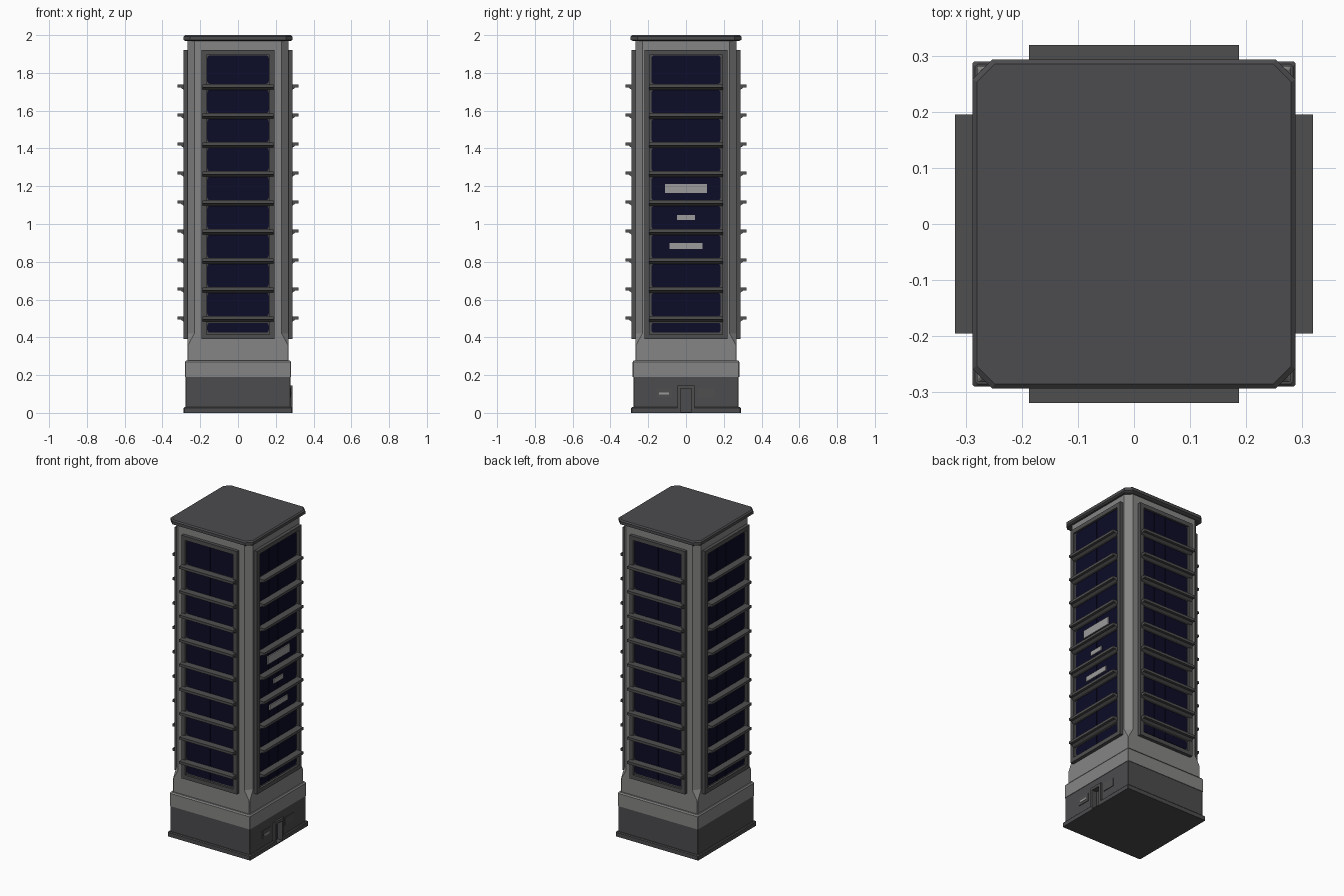
import bpy, bmesh, math
from mathutils import Matrix

if "Cube" in bpy.data.objects:
    bpy.data.objects.remove(bpy.data.objects["Cube"])


def material(name, rgb):
    m = bpy.data.materials.new(name)
    m.diffuse_color = (*rgb, 1)
    m.use_nodes = True
    m.node_tree.nodes["Principled BSDF"].inputs["Base Color"].default_value = m.diffuse_color
    return m


LIGHT = material("light concrete", (0.235, 0.235, 0.232))
DARK = material("dark grey metal", (0.072, 0.072, 0.077))
FRAME = material("frame grey", (0.078, 0.078, 0.078))
GLASS = material("navy glass", (0.0035, 0.0035, 0.02))
PALE = material("pale sign grey", (0.33, 0.33, 0.33))


def finish(name, bm, mat, side=0):
    """Turn a bmesh into an object, rotated to one of the four sides."""
    bmesh.ops.recalc_face_normals(bm, faces=bm.faces)
    bmesh.ops.transform(bm, matrix=Matrix.Rotation(side * math.pi / 2, 4, 'Z'), verts=bm.verts)
    me = bpy.data.meshes.new(name)
    bm.to_mesh(me)
    bm.free()
    me.materials.append(mat)
    ob = bpy.data.objects.new(name, me)
    bpy.context.collection.objects.link(ob)
    return ob


def add_box(bm, u, d, z):
    """Box on the front: u across, d outward from the centre, z up."""
    v = [bm.verts.new((a, -b, c)) for c in z for a, b in
         ((u[0], d[0]), (u[1], d[0]), (u[1], d[1]), (u[0], d[1]))]
    for f in ((0, 1, 2, 3), (4, 5, 6, 7), (0, 1, 5, 4), (1, 2, 6, 5), (2, 3, 7, 6), (3, 0, 4, 7)):
        bm.faces.new([v[i] for i in f])


def add_prism(bm, a, b):
    """Solid between two matching point loops."""
    va, vb = [bm.verts.new(p) for p in a], [bm.verts.new(p) for p in b]
    n = len(va)
    bm.faces.new(va)
    bm.faces.new(vb)
    for i in range(n):
        bm.faces.new((va[i], va[(i + 1) % n], vb[(i + 1) % n], vb[i]))


def add_rounded_plate(bm, u, d, z, r):
    pts = []
    for cx, cz, start in ((u[1] - r, z[1] - r, 0), (u[0] + r, z[1] - r, 90),
                          (u[0] + r, z[0] + r, 180), (u[1] - r, z[0] + r, 270)):
        for k in range(4):
            t = math.radians(start + 30 * k)
            pts.append((cx + r * math.cos(t), cz + r * math.sin(t)))
    add_prism(bm, [(x, -d[0], h) for x, h in pts], [(x, -d[1], h) for x, h in pts])


def stack(name, levels, mat):
    """Chamfered square rings (half x, half y, chamfer, z) joined upward."""
    bm = bmesh.new()
    rings = []
    for hx, hy, c, z in levels:
        p = [(hx, hy - c), (hx - c, hy), (c - hx, hy), (-hx, hy - c),
             (-hx, c - hy), (c - hx, -hy), (hx - c, -hy), (hx, c - hy)]
        rings.append([bm.verts.new((x, y, z)) for x, y in p])
    for a, b in zip(rings, rings[1:]):
        for i in range(8):
            bm.faces.new((a[i], a[(i + 1) % 8], b[(i + 1) % 8], b[i]))
    bm.faces.new(rings[0])
    bm.faces.new(rings[-1])
    return finish(name, bm, mat)


# main masses
plinth = stack("plinth", [(.288, .29, .004, 0), (.288, .29, .004, .025), (.283, .285, .004, .03)], DARK)
base = stack("ground_floor", [(.277, .279, .003, .025), (.277, .279, .003, .195)], DARK)
stack("belt_course", [(.28, .282, .003, .19), (.28, .282, .003, .27), (.274, .276, .003, .278)], LIGHT)
stack("tower_shaft", [(.267, .267, .003, .27), (.267, .267, .003, .36),
                      (.267, .267, .036, .42), (.267, .267, .036, 1.98)], LIGHT)
stack("roof_slab", [(.278, .28, .03, 1.968), (.288, .293, .035, 1.975),
                    (.288, .293, .035, 1.993), (.28, .285, .032, 2.0)], DARK)

# window bays, one per side; the left and right bays are a little wider
FLOORS = [0.5 + 0.1535 * i for i in range(9)]
BOT, TOP = 0.39, 1.92
for side, label in enumerate(("front", "right", "back", "left")):
    half, win, fin = (.22, .183, .195) if side % 2 else (.193, .163, .187)

    # backing panel and raised border
    bm = bmesh.new()
    add_box(bm, (-half + .01, half - .01), (.26, .275), (BOT + .01, TOP - .01))
    w = .026
    for u, z in (((-half, -half + w), (BOT, TOP)), ((half - w, half), (BOT, TOP)),
                 ((-half + w, half - w), (BOT, BOT + w)), ((-half + w, half - w), (TOP - w, TOP))):
        add_box(bm, u, (.26, .288), z)
    finish(label + "_bay_frame", bm, FRAME, side)

    # rounded panes with slim mullions
    spans = [(.425, .477)] + [(z + .012, z + .135) for z in FLOORS[:-1]] + [(FLOORS[-1] + .014, 1.892)]
    bm = bmesh.new()
    for z in spans:
        add_rounded_plate(bm, (-win, win), (.273, .278), z, .014)
        for m in (-.5, 0, .5):
            add_box(bm, (m * win - .002, m * win + .002), (.276, .280), z)
    finish(label + "_windows", bm, GLASS, side)

    # sun-shade ledges, tapered underneath
    bm = bmesh.new()
    prof = [(.27, -.02), (.29, -.016), (.303, -.006), (.319, -.006), (.319, .010), (.27, .010)]
    for z in FLOORS:
        add_prism(bm, [(-fin, -d, z + h) for d, h in prof], [(fin, -d, z + h) for d, h in prof])
    finish(label + "_sunshades", bm, FRAME, side)

# blank sign plates on the right side
bm = bmesh.new()
for hw, z0, z1 in ((.11, 1.163, 1.213), (.048, 1.02, 1.048), (.088, .868, .9)):
    add_box(bm, (-hw, hw), (.277, .285), (z0, z1))
finish("blank_sign_plates", bm, PALE, 1)

# doorway cut into the right side
bm = bmesh.new()
add_box(bm, (-.03, .03), (.25, .35), (.006, .128))
cutter = finish("doorway_cutter", bm, DARK, 1)
cutter.hide_render = True
cutter.hide_viewport = True
cutter.display_type = 'WIRE'
for ob in (plinth, base):
    mod = ob.modifiers.new("doorway", 'BOOLEAN')
    mod.object = cutter
    mod.operation = 'DIFFERENCE'
    mod.solver = 'EXACT'

# door surround, door leaf and wall panels
bm = bmesh.new()
add_box(bm, (-.045, -.03), (.27, .288), (.006, .145))
add_box(bm, (.03, .045), (.27, .288), (.006, .145))
add_box(bm, (-.03, .03), (.27, .288), (.128, .145))
finish("door_surround", bm, FRAME, 1)
bm = bmesh.new()
add_box(bm, (-.03, .03), (.249, .254), (.006, .128))
finish("door_leaf", bm, DARK, 1)
bm = bmesh.new()
add_box(bm, (-.155, -.075), (.275, .281), (.082, .132))
add_box(bm, (.065, .15), (.275, .281), (.082, .132))
finish("entrance_wall_panels", bm, FRAME, 1)
bm = bmesh.new()
add_box(bm, (-.142, -.09), (.279, .283), (.097, .109))
finish("entrance_panel_strip", bm, PALE, 1)
